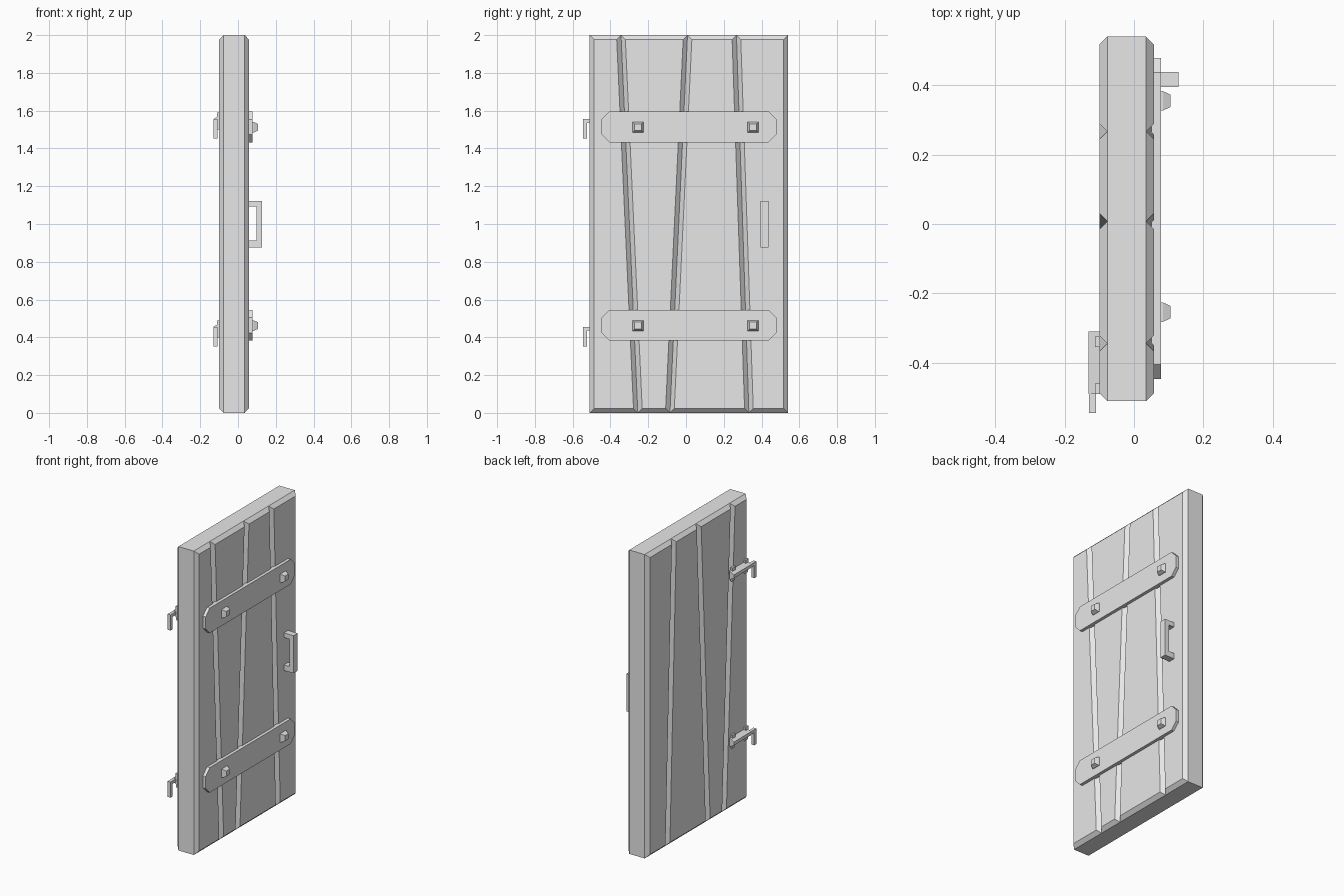
import bpy
import bmesh

cube = bpy.data.objects.get("Cube")
if cube:
    bpy.data.objects.remove(cube, do_unlink=True)

grey = bpy.data.materials.new("plain grey")
grey.use_nodes = True
grey.diffuse_color = (0.8, 0.8, 0.8, 1)
grey.node_tree.nodes["Principled BSDF"].inputs["Base Color"].default_value = (0.8, 0.8, 0.8, 1)


def loft(name, rings):
    """Skin a stack of equal-length point rings and cap both ends."""
    bm = bmesh.new()
    loops = [[bm.verts.new(p) for p in ring] for ring in rings]
    n = len(loops[0])
    for a, b in zip(loops, loops[1:]):
        for i in range(n):
            j = (i + 1) % n
            bm.faces.new((a[i], a[j], b[j], b[i]))
    bm.faces.new(loops[0])
    bm.faces.new(loops[-1])
    bmesh.ops.recalc_face_normals(bm, faces=bm.faces)
    mesh = bpy.data.meshes.new(name)
    bm.to_mesh(mesh)
    bm.free()
    mesh.materials.append(grey)
    obj = bpy.data.objects.new(name, mesh)
    bpy.context.collection.objects.link(obj)
    return obj


def extrude_x(name, yz, x0, x1):
    return loft(name, [[(x, y, z) for y, z in yz] for x in (x0, x1)])


def extrude_y(name, xz, y0, y1):
    return loft(name, [[(x, y, z) for x, z in xz] for y in (y0, y1)])


def square(y, z, r):
    return [(y - r, z - r), (y + r, z - r), (y + r, z + r), (y - r, z + r)]


# Planks: slanted boards with chamfered edges that meet in V grooves
HEIGHT, CHAMFER = 2.0, 0.023
seams = [(-0.51, -0.51), (-0.255, -0.344), (-0.085, 0.008), (0.333, 0.267), (0.54, 0.54)]


def plank_ring(x, left, right, c):
    return [(x, left[0] + c, c), (x, right[0] - c, c),
            (x, right[1] - c, HEIGHT - c), (x, left[1] + c, HEIGHT - c)]


for i, (left, right) in enumerate(zip(seams, seams[1:])):
    loft(f"plank_{i + 1}", [plank_ring(x, left, right, c) for x, c in
                            ((-0.1, CHAMFER), (-0.077, 0), (0.035, 0), (0.058, CHAMFER))])

# Cross braces with clipped corners, each held by two tapered bolts
for label, z in (("lower", 0.464), ("upper", 1.514)):
    y0, y1, h, c = -0.447, 0.479, 0.082, 0.042
    outline = [(y0 + c, z - h), (y1 - c, z - h), (y1, z - h + c), (y1, z + h - c),
               (y1 - c, z + h), (y0 + c, z + h), (y0, z + h - c), (y0, z - h + c)]
    extrude_x(f"{label}_brace", outline, 0.05, 0.078)
    for side, y in (("front", -0.254), ("back", 0.355)):
        loft(f"{label}_{side}_bolt",
             [[(x, py, pz) for py, pz in square(y, z - 0.002, r)]
              for x, r in ((0.07, 0.029), (0.083, 0.028), (0.105, 0.018))])

# Pull handle: a square C-shaped bar
extrude_y("pull_handle",
          [(0.05, 0.875), (0.128, 0.875), (0.128, 1.122), (0.05, 1.122),
           (0.05, 1.092), (0.097, 1.092), (0.097, 0.912), (0.05, 0.912)],
          0.395, 0.438)

# Sliding latches on the back face: housing, end tabs and a hooked rod
for label, z in (("lower", 0.445), ("upper", 1.545)):
    extrude_y(f"{label}_latch_housing",
              [(-0.098, z - 0.03), (-0.131, z - 0.012), (-0.131, z + 0.01), (-0.098, z + 0.03)],
              -0.49, -0.31)
    for side, y in (("front", -0.475), ("back", -0.34)):
        extrude_y(f"{label}_latch_{side}_tab",
                  [(-0.098, z - 0.045), (-0.108, z - 0.045), (-0.112, z + 0.045), (-0.098, z + 0.045)],
                  y - 0.015, y + 0.015)
    extrude_x(f"{label}_latch_rod",
              [(-0.48, z + 0.01), (-0.545, z + 0.01), (-0.545, z - 0.093),
               (-0.524, z - 0.093), (-0.524, z - 0.01), (-0.48, z - 0.01)],
              -0.13, -0.109)
